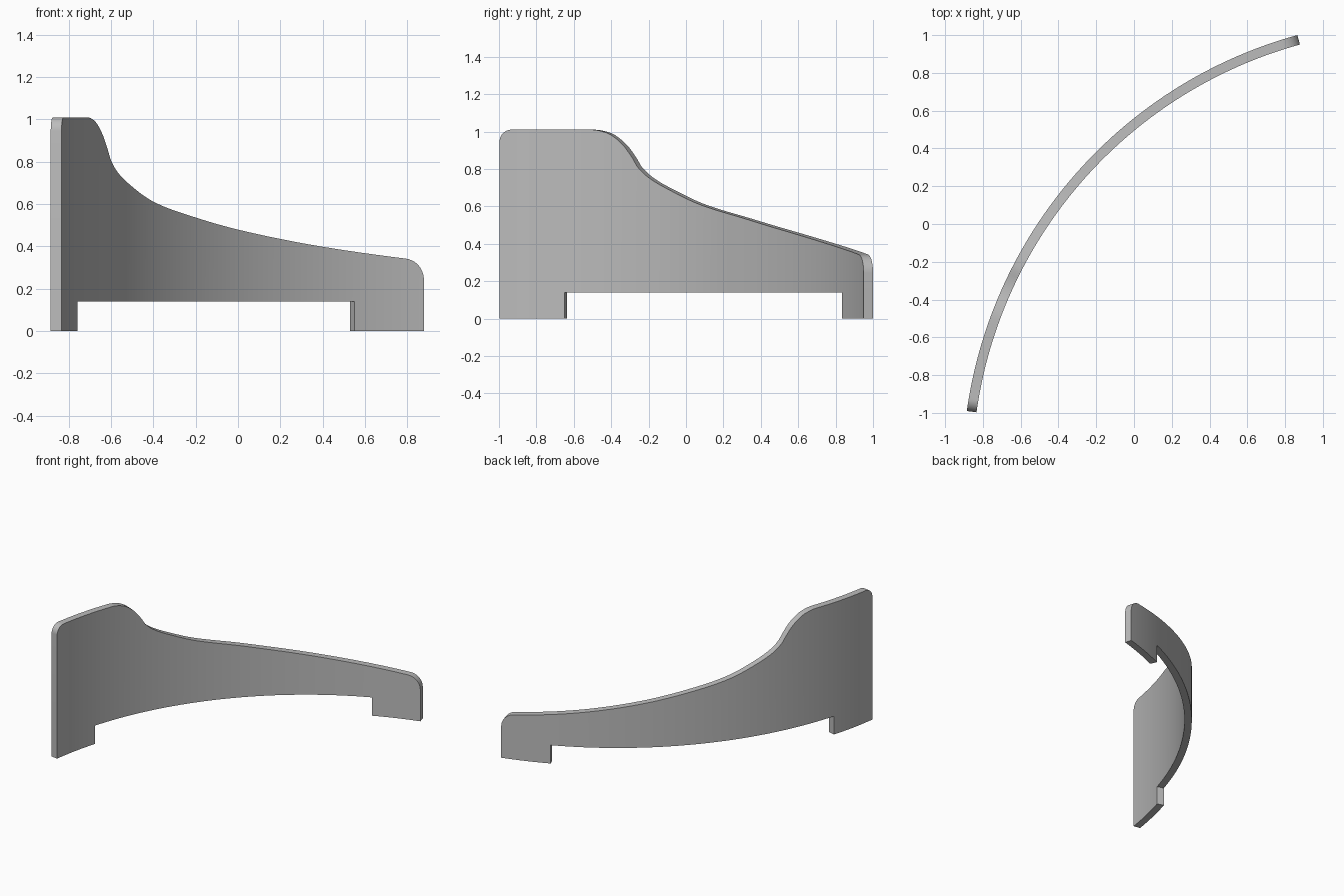
import bpy
import bmesh
from math import acos, cos, sin, radians, pi, sqrt

cube = bpy.data.objects.get("Cube")
if cube:
    bpy.data.objects.remove(cube, do_unlink=True)

# Arc of the panel in plan
CX, CY = 1.504, -1.3265
R_OUT, R_IN = 2.4127, 2.361
T_START, T_END = radians(171.98), radians(105.36)
LENGTH = (T_START - T_END) * R_IN
NOTCH_Z = 0.14
R_TALL, R_LOW = 0.065, 0.088


def arc_at(x):
    """Distance along the inner face at a given x."""
    return (T_START - acos((x - CX) / R_IN)) * R_IN


def point(s, z, r):
    t = T_START - s / R_IN
    return (CX + r * cos(t), CY + r * sin(t), z)


# Sweeping top edge: x on the inner face, height
EDGE = [(-0.71, 1.01), (-0.679, 0.994), (-0.645, 0.94), (-0.617, 0.862),
        (-0.602, 0.81), (-0.57, 0.752), (-0.512, 0.692), (-0.394, 0.608),
        (-0.2, 0.536), (0, 0.479), (0.4, 0.398), (0.8, 0.341)]
knots = [(0, 1.01)] + [(arc_at(x), z) for x, z in EDGE] + [(LENGTH, 0.332)]
secants = [(b[1] - a[1]) / (b[0] - a[0]) for a, b in zip(knots, knots[1:])]
slopes = [secants[0]]
for a, b in zip(secants, secants[1:]):
    slopes.append(2 * a * b / (a + b) if a * b > 0 else 0)
slopes.append(secants[-1])


def top_height(s):
    """Smooth monotone curve through the knots, with rounded end corners."""
    i = max(k for k in range(len(secants)) if s >= knots[k][0] - 1e-9)
    (s0, z0), (s1, z1) = knots[i], knots[i + 1]
    h = s1 - s0
    u = (s - s0) / h
    z = (z0 * (1 + 2 * u) * (1 - u) ** 2 + z1 * u * u * (3 - 2 * u)
         + h * slopes[i] * u * (1 - u) ** 2 + h * slopes[i + 1] * u * u * (u - 1))
    for d, r in ((s, R_TALL), (LENGTH - s, R_LOW)):
        if d < r:
            z += sqrt(max(0, r * r - (r - d) ** 2)) - r
    return z


# Column positions: even spacing, notch sides and fine steps at the corners
notch_a, notch_b = arc_at(-0.758), arc_at(0.55)
STEPS, ROUND = 110, 10
columns = {notch_a, notch_b}
for k in range(1, STEPS):
    s = LENGTH * k / STEPS
    if R_TALL < s < LENGTH - R_LOW and min(abs(s - notch_a), abs(s - notch_b)) > 0.005:
        columns.add(s)
for k in range(ROUND + 1):
    step = 1 - cos(k / ROUND * pi / 2)
    columns.add(R_TALL * step)
    columns.add(LENGTH - R_LOW * step)
columns = sorted(columns)

# Curved sheet with a gap between the two feet, thickened outwards
bm = bmesh.new()
rows = [[bm.verts.new(point(s, z, R_IN)) for z in (0, NOTCH_Z, top_height(s))]
        for s in columns]
for s0, s1, a, b in zip(columns, columns[1:], rows, rows[1:]):
    bm.faces.new((a[1], b[1], b[2], a[2]))
    mid = (s0 + s1) / 2
    if not notch_a < mid < notch_b:
        bm.faces.new((a[0], b[0], b[1], a[1]))
bmesh.ops.delete(bm, geom=[v for v in bm.verts if not v.link_faces], context='VERTS')
inner = list(bm.faces)
grown = bmesh.ops.extrude_face_region(bm, geom=inner, use_keep_orig=True)
for v in grown["geom"]:
    if isinstance(v, bmesh.types.BMVert):
        v.co.x = CX + (v.co.x - CX) * R_OUT / R_IN
        v.co.y = CY + (v.co.y - CY) * R_OUT / R_IN
bmesh.ops.recalc_face_normals(bm, faces=bm.faces)
mesh = bpy.data.meshes.new("curved_panel")
bm.to_mesh(mesh)
bm.free()

# Plain grey finish
grey = bpy.data.materials.new("light_grey")
grey.use_nodes = True
colour = (0.5, 0.5, 0.5, 1)
grey.diffuse_color = colour
grey.node_tree.nodes["Principled BSDF"].inputs["Base Color"].default_value = colour
mesh.materials.append(grey)

panel = bpy.data.objects.new("curved_panel", mesh)
bpy.context.collection.objects.link(panel)
bpy.ops.object.select_all(action='DESELECT')
panel.select_set(True)
bpy.context.view_layer.objects.active = panel
bpy.ops.object.shade_smooth_by_angle(angle=radians(30))
